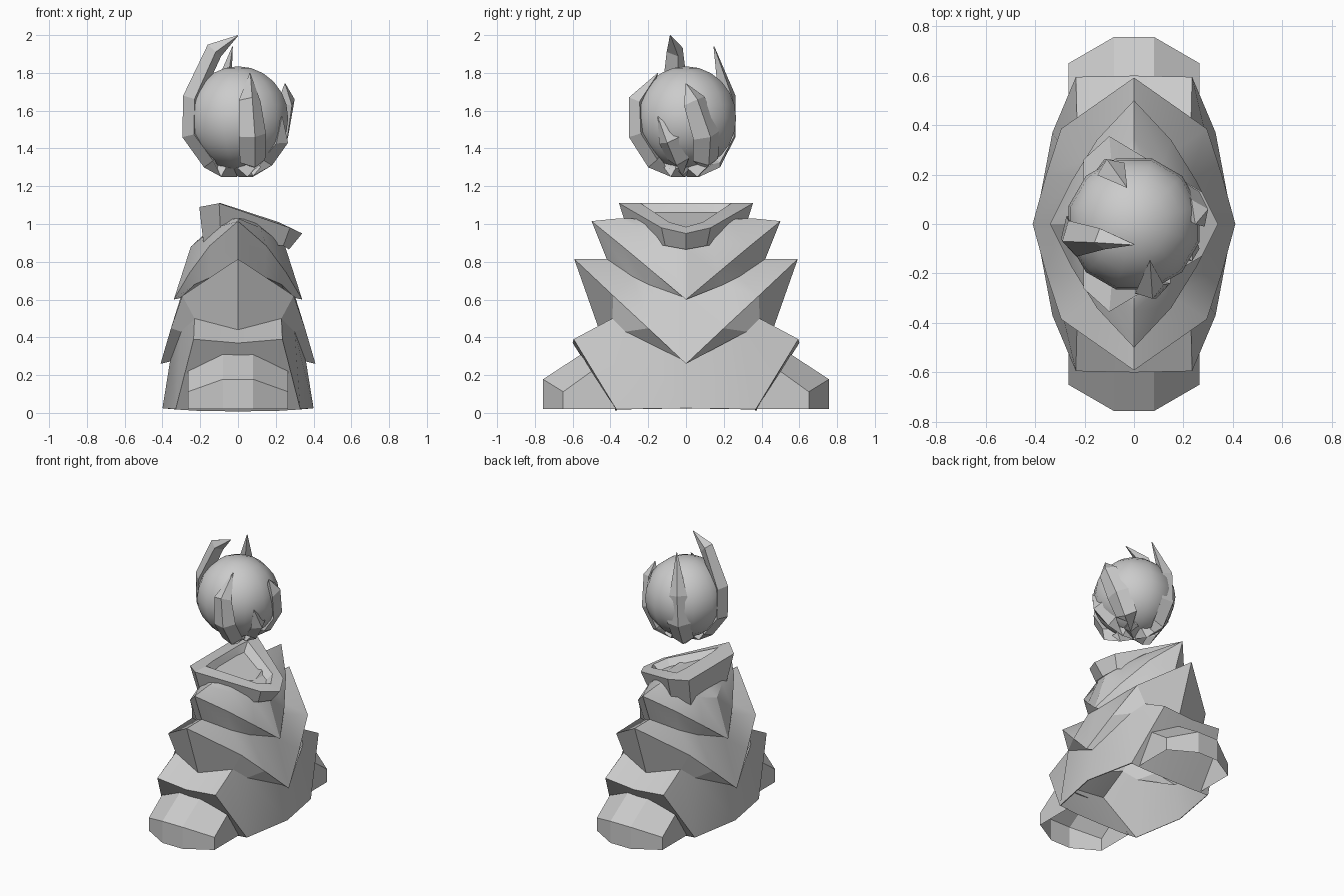
import bpy, bmesh, math
from mathutils import Vector

if "Cube" in bpy.data.objects:
    bpy.data.objects.remove(bpy.data.objects["Cube"])


def make(name, verts, faces, smooth):
    bm = bmesh.new()
    vs = [bm.verts.new(v) for v in verts]
    for f in faces:
        bm.faces.new([vs[i] for i in f])
    bmesh.ops.remove_doubles(bm, verts=bm.verts, dist=0.002)
    bmesh.ops.recalc_face_normals(bm, faces=bm.faces)
    me = bpy.data.meshes.new(name)
    bm.to_mesh(me)
    bm.free()
    ob = bpy.data.objects.new(name, me)
    bpy.context.collection.objects.link(ob)
    if smooth:
        bpy.ops.object.select_all(action='DESELECT')
        bpy.context.view_layer.objects.active = ob
        ob.select_set(True)
        bpy.ops.object.shade_smooth_by_angle(angle=math.radians(smooth))
    return ob


def loft(name, rings, cap_start=False, cap_end=False, closed=True, smooth=0):
    """Skin equal-length rings, optionally closed round and capped."""
    n = len(rings[0])
    verts = [v for r in rings for v in r]
    faces = []
    for k in range(len(rings) - 1):
        for i in range(n if closed else n - 1):
            j = (i + 1) % n
            faces.append((k*n + i, k*n + j, k*n + n + j, k*n + n + i))
    if cap_start:
        faces.append(tuple(range(n)))
    if cap_end:
        faces.append(tuple(range((len(rings) - 1)*n, len(rings)*n)))
    return make(name, verts, faces, smooth)


def four_way(q):
    """Full ring from a quarter running front centre -> right side."""
    half = q + [(x, -y, z) for x, y, z in reversed(q[:-1])]
    return half + [(-x, y, z) for x, y, z in reversed(half[1:-1])]


# Robe tiers, open below: top edge, draped ridge, tucked lower edge
crown = [(0, -.3, 1.03), (.08, -.2, 1.02), (.12, -.1, 1.0), (.14, 0, .98)]
upper_top = [(0, -.35, 1.03), (.12, -.25, .98), (.2, -.13, .92), (.25, 0, .88)]
upper_ridge = [(0, -.5, 1.015), (.15, -.34, .885), (.255, -.17, .743), (.34, 0, .6)]
upper_low = [(0, -.42, .815), (.14, -.28, .72), (.23, -.2, .68), (.305, 0, .608)]
mid_ridge = [(0, -.592, .815), (.295, -.385, .62), (.355, -.2, .448), (.41, 0, .26)]
mid_low = [(0, -.46, .44), (.23, -.39, .5), (.3, -.32, .43), (.36, 0, .272)]
base_ridge = [(0, -.6, .37), (.235, -.595, .39), (.33, -.37, .02), (.4, 0, .025)]
base_low = [(0, -.37, .008), (.2, -.37, .01), (.325, -.365, .018), (.395, 0, .024)]
for name, tier in (("robe_upper_tier", (crown, upper_top, upper_ridge, upper_low)),
                   ("robe_middle_tier", (upper_low, mid_ridge, mid_low)),
                   ("robe_base_tier", (mid_low, base_ridge, base_low))):
    loft(name, [four_way(q) for q in tier], cap_start=tier[0] is crown, smooth=25)

# Chunky feet front and back, open where they meet the robe and below
toe_low = [(.265, -.37, .02), (.265, -.65, .02), (.08, -.757, .02)]
toe_high = [(.265, -.43, .112), (.265, -.65, .112), (.08, -.757, .178)]
instep = [(.265, -.5, .22), (.265, -.5, .22), (.08, -.555, .31)]
for s, name in ((1, "front_foot"), (-1, "back_foot")):
    loft(name, [[(x, s*y, z) for x, y, z in h] +
                [(-x, s*y, z) for x, y, z in reversed(h)]
                for h in (toe_low, toe_high, instep)], closed=False, smooth=20)


# Tilted open collar, lopsided towards +x
def collar_ring(h):
    return h + [(x, -y, z) for x, y, z in reversed(h[1:])]


outer_low = [(.27, 0, .865), (.24, -.11, .885), (-.09, -.29, .91), (-.18, -.2, .875)]
outer_top = [(.34, 0, .95), (.275, -.13, .98), (-.1, -.355, 1.11), (-.205, -.26, 1.09)]
inner_top = [(.265, 0, .985), (.215, -.09, 1.01), (-.09, -.24, 1.11), (-.1, -.15, 1.11)]
inner_low = [(.22, 0, .95), (.18, -.07, .965), (-.07, -.17, 1.06), (-.08, -.1, 1.06)]
loft("collar", [collar_ring(h) for h in (outer_low, outer_top, inner_top, inner_low)],
     cap_end=True, smooth=20)

# Smooth head
bpy.ops.mesh.primitive_uv_sphere_add(segments=12, ring_count=12, radius=.275,
                                     location=(0, 0, 1.56),
                                     rotation=(0, 0, math.radians(15)))
bpy.context.object.name = "head"
bpy.ops.object.shade_smooth()


# Flame-like blades hugging the head: outer ridge path with a diamond section
def blade(name, path, widths, thick=.1):
    pts = [Vector(p) for p in path]
    mid = pts[len(pts)//2]
    out = Vector((mid.x, mid.y, 0)).normalized()
    pts.insert(0, Vector((out.x*.01, out.y*.01, 1.25)))
    widths = [widths[0]] + widths
    rings = []
    for i, (p, w) in enumerate(zip(pts, widths)):
        t = (pts[min(i + 1, len(pts) - 1)] - pts[max(i - 1, 0)]).normalized()
        side = Vector((-out.y, out.x, 0)) if i < 2 else out.cross(t)
        side.normalize()
        nrm = t.cross(side).normalized()
        if nrm.dot(p - Vector((0, 0, 1.56))) < 0:
            nrm = -nrm
        d = thick*min(1, w/.08)
        rings.append([p, p + side*w/2 - nrm*d*.45, p - nrm*d, p - side*w/2 - nrm*d*.45])
    return loft(name, rings, True, True)


blade("left_flame", [(-.09, -.02, 1.25), (-.18, -.05, 1.3), (-.295, -.06, 1.46),
                     (-.29, -.07, 1.68), (-.16, -.075, 1.95), (0, -.085, 2)],
      [.1, .15, .17, .15, .09, .004])
blade("back_flame", [(-.05, .07, 1.25), (-.1, .18, 1.3), (-.12, .262, 1.46),
                     (-.11, .262, 1.68), (-.03, .15, 1.94)],
      [.1, .14, .16, .12, .004])
blade("front_flame", [(.05, -.08, 1.25), (.09, -.2, 1.3), (.09, -.302, 1.46),
                      (.075, -.302, 1.67), (.065, -.15, 1.8)],
      [.1, .14, .15, .12, .004])
blade("right_flame", [(.08, .06, 1.25), (.18, .12, 1.31), (.265, .13, 1.46),
                      (.3, .06, 1.66), (.25, 0, 1.745)],
      [.1, .15, .16, .13, .004])
blade("small_flame", [(.08, -.02, 1.255), (.18, -.05, 1.31), (.265, -.1, 1.43),
                      (.235, -.15, 1.57)],
      [.08, .12, .12, .004])
